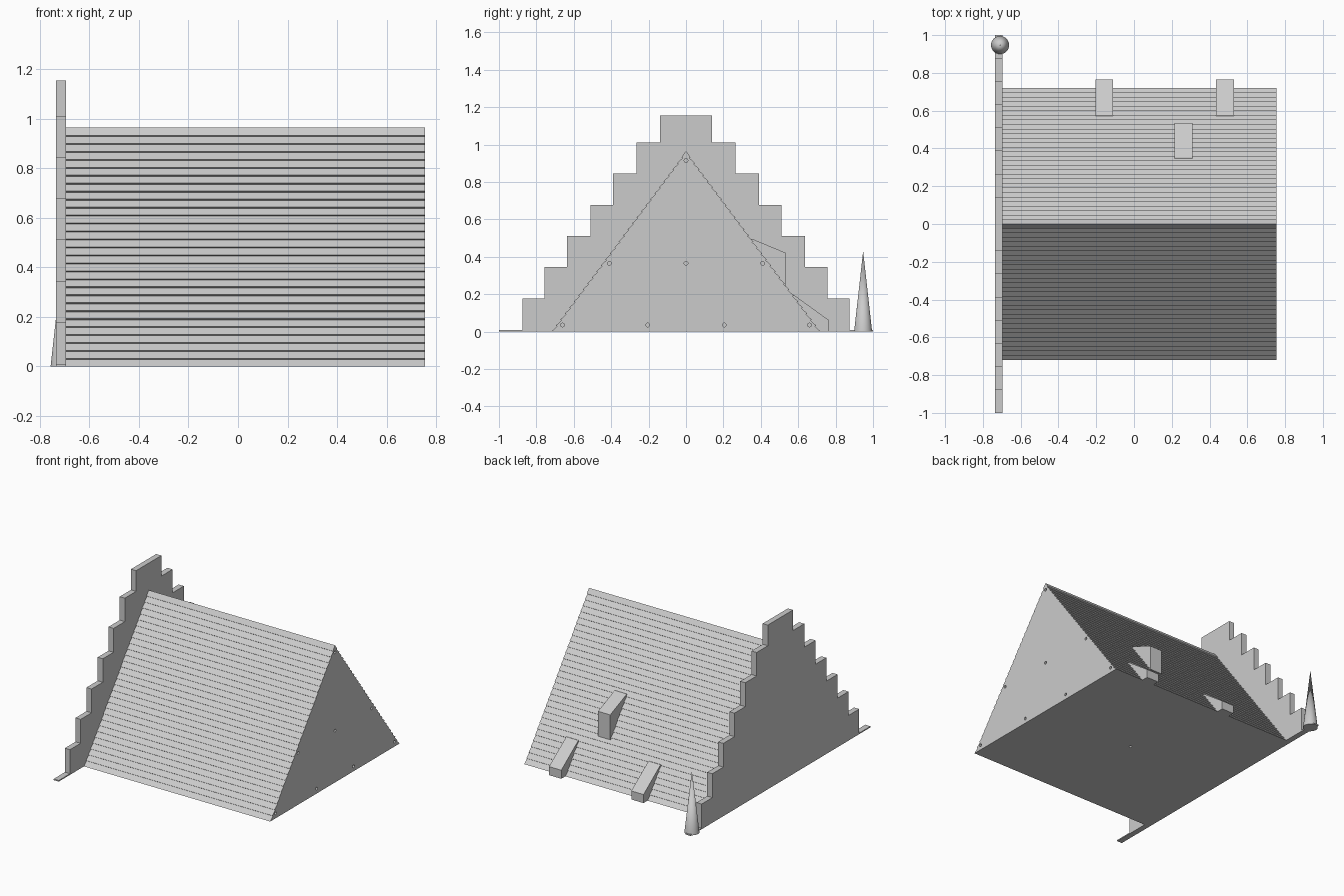
import bpy, bmesh
from math import pi
from mathutils import Matrix, Vector

cube = bpy.data.objects.get("Cube")
if cube:
    bpy.data.objects.remove(cube, do_unlink=True)

grey = bpy.data.materials.new("plain grey")
grey.use_nodes = True
grey.diffuse_color = (0.6, 0.6, 0.6, 1)
grey.node_tree.nodes["Principled BSDF"].inputs["Base Color"].default_value = grey.diffuse_color


def add_object(name, bm):
    bmesh.ops.recalc_face_normals(bm, faces=bm.faces)
    mesh = bpy.data.meshes.new(name)
    bm.to_mesh(mesh)
    bm.free()
    mesh.materials.append(grey)
    obj = bpy.data.objects.new(name, mesh)
    bpy.context.collection.objects.link(obj)
    return obj


def extrude_profile(name, points, x0, x1):
    """Sweep a closed (y, z) outline along x."""
    bm = bmesh.new()
    face = bm.faces.new([bm.verts.new((x0, y, z)) for y, z in points])
    new = bmesh.ops.extrude_face_region(bm, geom=[face])["geom"]
    verts = [v for v in new if isinstance(v, bmesh.types.BMVert)]
    bmesh.ops.translate(bm, verts=verts, vec=(x1 - x0, 0, 0))
    return add_object(name, bm)


def mirrored(half):
    """Close a right-hand outline with its mirror image."""
    return half + [(-y, z) for y, z in reversed(half) if y > 0]


# Roof body: overlapping shingle rows on both slopes
HALF, RIDGE, ROWS, LIP = 0.72, 0.965, 30, 0.008
X0, X1 = -0.695, 0.755
inward = Vector((-RIDGE, -HALF)).normalized() * LIP
half = []
for i in range(ROWS):
    low, high = i / ROWS, (i + 1) / ROWS
    half.append((HALF * (1 - low), RIDGE * low))
    if i < ROWS - 1:
        half.append((HALF * (1 - high) + inward.x, RIDGE * high + inward.y))
half.append((0, RIDGE))
roof = extrude_profile("shingled_roof", mirrored(half), X0, X1)

# Small round holes in the gable end and the underside
holes = bmesh.new()
spots = [(0, 0.915), (0, 0.365)]
for y, z in [(0.41, 0.365), (0.205, 0.035), (0.66, 0.035)]:
    spots += [(y, z), (-y, z)]
places = [Matrix.Translation((X1, y, z)) @ Matrix.Rotation(pi / 2, 4, "Y") for y, z in spots]
places.append(Matrix.Translation((0.03, 0, 0)))
for place in places:
    bmesh.ops.create_cone(holes, cap_ends=True, segments=16, radius1=0.01,
                          radius2=0.01, depth=0.05, matrix=place)
cutter = add_object("hole_cutter", holes)
cutter.hide_render = True
cut = roof.modifiers.new("holes", "BOOLEAN")
cut.operation, cut.solver, cut.object = "DIFFERENCE", "EXACT", cutter
bpy.context.view_layer.objects.active = roof
bpy.ops.object.modifier_apply(modifier=cut.name)
bpy.data.objects.remove(cutter, do_unlink=True)

# Stepped gable wall with a thin foot strip
widths = [1.0, 0.875, 0.757, 0.635, 0.51, 0.39, 0.265, 0.14]
tops = [0.008, 0.177, 0.345, 0.512, 0.677, 0.845, 1.01, 1.155]
half, z = [], 0
for width, top in zip(widths, tops):
    half += [(width, z), (width, top)]
    z = top
extrude_profile("stepped_gable_wall", mirrored(half), -0.735, X0)

# Dormers with sloping tops, running into the roof
low_dormer = [(0.765, 0), (0.765, 0.06), (0.575, 0.197), (0.52, 0.197), (0.66, 0)]
high_dormer = [(0.535, 0.245), (0.535, 0.42), (0.355, 0.495), (0.3, 0.495), (0.45, 0.245)]
for name, outline, x in [("lower_dormer_right", low_dormer, -0.205),
                         ("lower_dormer_left", low_dormer, 0.435),
                         ("upper_dormer", high_dormer, 0.215)]:
    extrude_profile(name, outline, x, x + 0.095)

# Pointed tree beside the wall
bm = bmesh.new()
bmesh.ops.create_cone(bm, cap_ends=True, segments=32, radius1=0.048, radius2=0, depth=0.43,
                      matrix=Matrix.Translation((-0.709, 0.947, 0.215)))
tree = add_object("cone_tree", bm)
bpy.ops.object.select_all(action="DESELECT")
tree.select_set(True)
bpy.context.view_layer.objects.active = tree
bpy.ops.object.shade_smooth_by_angle()
